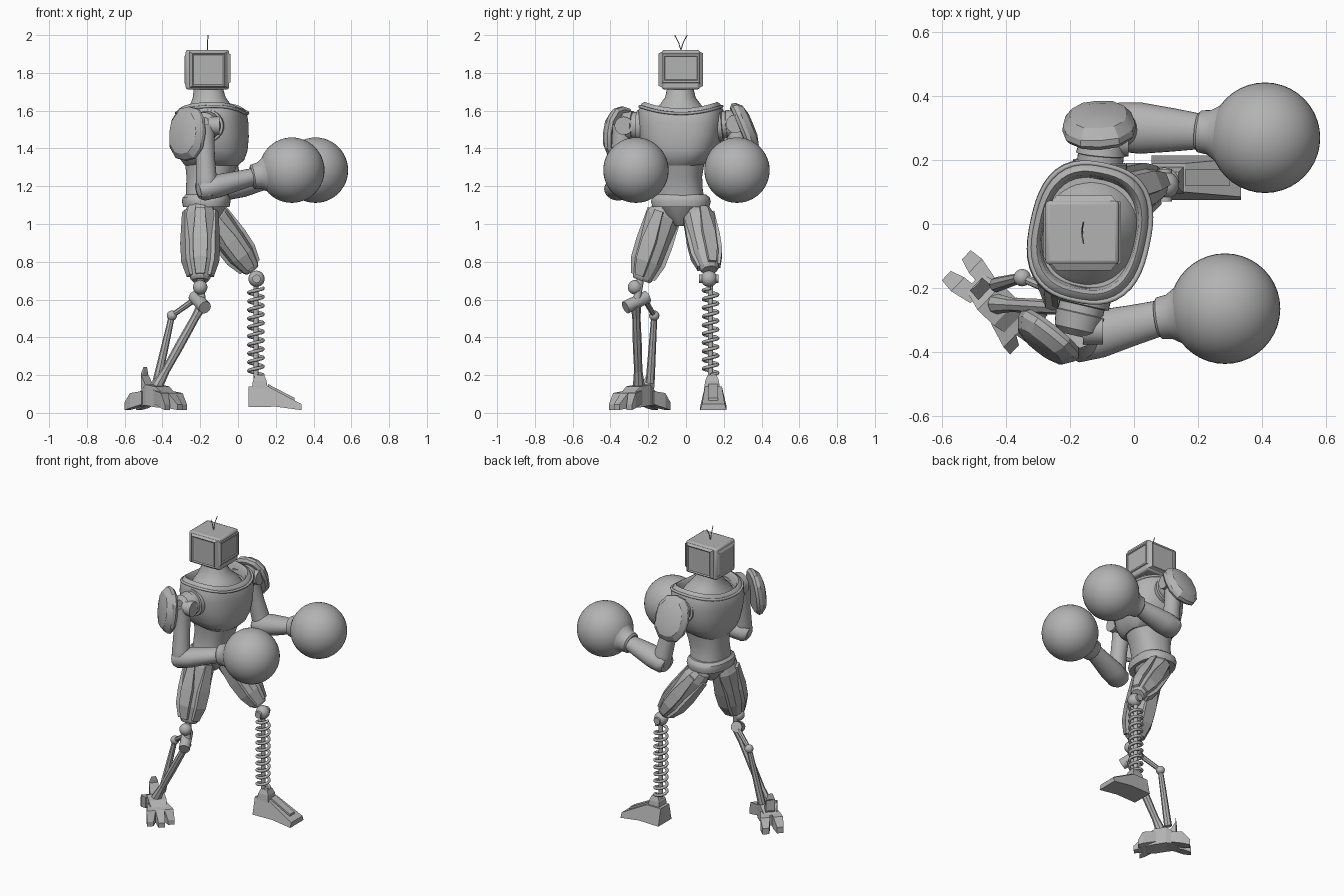
import bpy, bmesh, math
from mathutils import Vector, Matrix

cube = bpy.data.objects.get("Cube")
if cube:
    bpy.data.objects.remove(cube)

GREY = (0.45, 0.45, 0.45, 1)
metal = bpy.data.materials.new("grey metal")
metal.use_nodes = True
metal.diffuse_color = GREY
metal.node_tree.nodes["Principled BSDF"].inputs["Base Color"].default_value = GREY


def finish(name, bm, angle=35, bevel=0):
    bmesh.ops.recalc_face_normals(bm, faces=bm.faces[:])
    me = bpy.data.meshes.new(name)
    bm.to_mesh(me)
    bm.free()
    me.materials.append(metal)
    if angle:
        for p in me.polygons:
            p.use_smooth = True
        me.set_sharp_from_angle(angle=math.radians(angle))
    ob = bpy.data.objects.new(name, me)
    bpy.context.collection.objects.link(ob)
    if bevel:
        mod = ob.modifiers.new("soft edges", 'BEVEL')
        mod.width, mod.segments = bevel, 2
    return ob


def skin(name, rings, angle=35, bevel=0):
    """Bridge closed rings of points and cap both ends."""
    bm = bmesh.new()
    loops = [[bm.verts.new(p) for p in r] for r in rings]
    n = len(loops[0])
    for a, b in zip(loops, loops[1:]):
        for i in range(n):
            bm.faces.new((a[i], a[(i + 1) % n], b[(i + 1) % n], b[i]))
    bm.faces.new(loops[0])
    bm.faces.new(loops[-1])
    return finish(name, bm, angle, bevel)


def oval(c, u, v, n=40, power=2.0, start=0.0):
    pts = []
    for i in range(n):
        t = math.tau * (i + start) / n
        a, b = math.cos(t), math.sin(t)
        k = (abs(a) ** power + abs(b) ** power) ** (-1 / power)
        pts.append(Vector(c) + a * k * Vector(u) + b * k * Vector(v))
    return pts


def stack(name, layers, turn=0, n=48, power=2.4, saddle=0):
    """Loft level ovals: z, x, y, half depth, half width."""
    rot = Matrix.Rotation(math.radians(turn), 3, 'Z')
    rings = []
    for z, x, y, rx, ry in layers:
        ring = oval((x, y, z), rot @ Vector((rx, 0, 0)), rot @ Vector((0, ry, 0)), n, power)
        if saddle and z > 1.5:
            for p in ring:
                p.z += saddle * ((p.y - y) / ry) ** 2 * (z - 1.5) / 0.1
        rings.append(ring)
    return skin(name, rings)


def limb(name, a, b, profile, n=24, side=(0, 1, 0), flat=1.0, power=2.0, angle=35, start=0.0):
    """Loft along a line; profile holds (fraction, radius)."""
    a, b = Vector(a), Vector(b)
    d = (b - a).normalized()
    u = (Vector(side) - d * d.dot(Vector(side))).normalized()
    v = d.cross(u)
    return skin(name, [oval(a.lerp(b, t), u * r, v * r * flat, n, power, start)
                       for t, r in profile], angle)


def rod(name, a, b, r, n=16, **kw):
    return limb(name, a, b, [(0, r), (1, r)], n, side=(0.31, 0.9, 0.2), **kw)


def ball(name, c, r, scale=(1, 1, 1)):
    bm = bmesh.new()
    bmesh.ops.create_uvsphere(bm, u_segments=40, v_segments=24, radius=r)
    bmesh.ops.scale(bm, vec=scale, verts=bm.verts)
    bmesh.ops.translate(bm, vec=c, verts=bm.verts)
    return finish(name, bm)


def wire(name, pts, r, cyclic=False):
    cu = bpy.data.curves.new(name, 'CURVE')
    cu.dimensions = '3D'
    cu.bevel_depth, cu.bevel_resolution, cu.use_fill_caps = r, 2, True
    sp = cu.splines.new('POLY')
    sp.points.add(len(pts) - 1)
    for p, q in zip(sp.points, pts):
        p.co = (*q, 1)
    sp.use_cyclic_u = cyclic
    cu.materials.append(metal)
    ob = bpy.data.objects.new(name, cu)
    bpy.context.collection.objects.link(ob)
    return ob


def rect(c, u, v):
    c, u, v = Vector(c), Vector(u), Vector(v)
    return [c - u - v, c + u - v, c + u + v, c - u + v]


# Head: box with bevelled panels and a framed screen
hx, hy, hz = -0.162, -0.027, 1.817
skin("head_box", [rect((hx, hy, z), (0.115, 0, 0), (0, 0.1, 0)) for z in (1.712, 1.922)], 35, 0.012)
for s, label in ((-1, "right"), (1, "left")):
    skin(f"{label}_head_panel", [rect((hx + 0.005, hy + s * y, hz), (w, 0, 0), (0, 0, h))
                                 for y, w, h in ((0.09, 0.108, 0.1), (0.118, 0.085, 0.086),
                                                 (0.112, 0.078, 0.079))], 0)
skin("screen_frame", [rect((hx + x, hy, hz + 0.008), (0, w, 0), (0, 0, h))
                      for x, w, h in ((0.11, 0.1, 0.08), (0.121, 0.096, 0.075), (0.121, 0.088, 0.065),
                                      (0.113, 0.083, 0.06))], 0)
skin("head_back", [rect((hx + x, hy, hz), (0, w, 0), (0, 0, h))
                   for x, w, h in ((-0.11, 0.095, 0.09), (-0.122, 0.075, 0.07))], 0)
for s in (-1, 1):
    wire("antenna", [(hx, hy, 1.92), (hx, hy + s * 0.012, 1.96), (hx + 0.004, hy + s * 0.033, 2.0)], 0.0025)

# Neck, chest, waist and hips
stack("neck", [(1.56, -0.14, -0.03, 0.15, 0.17), (1.6, -0.14, -0.03, 0.13, 0.145),
               (1.63, -0.145, -0.03, 0.108, 0.11), (1.67, -0.152, -0.03, 0.087, 0.08),
               (1.715, -0.157, -0.03, 0.078, 0.07)], -12, power=2.1)
stack("chest", [(1.31, -0.14, -0.03, 0.14, 0.115), (1.34, -0.135, -0.03, 0.165, 0.16),
                (1.39, -0.135, -0.028, 0.18, 0.195), (1.46, -0.137, -0.027, 0.187, 0.215),
                (1.53, -0.14, -0.027, 0.188, 0.225), (1.58, -0.14, -0.027, 0.18, 0.222),
                (1.605, -0.14, -0.027, 0.168, 0.205), (1.612, -0.14, -0.027, 0.158, 0.19),
                (1.6, -0.14, -0.027, 0.148, 0.178), (1.56, -0.14, -0.027, 0.142, 0.17)],
      -12, power=2.6, saddle=0.03)
rot = Matrix.Rotation(math.radians(-12), 3, 'Z')
collar = oval((-0.137, -0.027, 1.585), rot @ Vector((0.182, 0, 0)), rot @ Vector((0, 0.215, 0)), 48, 2.6)
for p in collar:
    p.z += 0.8 * (p.y + 0.027) ** 2
wire("collar", collar, 0.008, True)
stack("waist", [(1.12, -0.165, -0.03, 0.11, 0.13), (1.18, -0.162, -0.03, 0.112, 0.118),
                (1.25, -0.15, -0.028, 0.122, 0.112), (1.33, -0.14, -0.028, 0.14, 0.125)], -8)
stack("hip_belt", [(1.09, -0.168, -0.027, 0.122, 0.15), (1.12, -0.168, -0.027, 0.128, 0.158),
                   (1.14, -0.168, -0.027, 0.125, 0.152), (1.155, -0.166, -0.027, 0.112, 0.135)], -4)
limb("pelvis", (-0.165, -0.03, 1.12), (-0.165, -0.03, 0.99),
     [(0, 0.125), (0.5, 0.09), (1, 0.03)], 10, flat=0.95)

# Shoulders, arms and round gloves
arms = {
    "right": dict(socket=(-0.15, -0.2, 1.52), shoulder=(-0.18, -0.33, 1.52), elbow=(-0.165, -0.37, 1.18),
                  pad=(-0.275, -0.36, 1.48), out=(-0.62, -0.78, 0.12), fist=(0.285, -0.265, 1.285),
                  wrist=(0.08, -0.295, 1.25), thick=0.075),
    "left": dict(socket=(-0.11, 0.15, 1.52), shoulder=(-0.1, 0.26, 1.53), elbow=(-0.03, 0.305, 1.19),
                 pad=(-0.11, 0.315, 1.51), out=(-0.05, 0.92, 0.38), fist=(0.41, 0.27, 1.285),
                 wrist=(0.205, 0.29, 1.25), thick=0.08),
}
for side, a in arms.items():
    limb(f"{side}_shoulder", a["socket"], a["shoulder"],
         [(0, 0.085), (0.4, 0.085), (0.42, 0.072), (0.6, 0.072), (0.62, 0.078), (1, 0.07), (1.15, 0.045)],
         32, side=(0, 0, 1))
    hub = Vector(a["shoulder"])
    rod(f"{side}_shoulder_disc", hub + Vector((0.02, 0, 0)), hub + Vector((0.083, 0, 0)), 0.048, 32)
    limb(f"{side}_upper_arm", hub, a["elbow"],
         [(0, 0.06), (0.25, 0.052), (0.5, 0.05), (0.8, 0.055), (1, 0.058), (1.1, 0.045)])
    t = a["thick"]
    limb(f"{side}_forearm", Vector(a["elbow"]) - Vector((0.045, 0, 0.005)), a["wrist"],
         [(0, t * 0.72), (0.08, t * 0.95), (0.35, t), (0.7, t * 0.85), (1, 0.056)], 28, flat=0.82)
    fist, wrist = Vector(a["fist"]), Vector(a["wrist"])
    ball(f"{side}_glove", fist, 0.173)
    limb(f"{side}_glove_cuff", wrist, fist,
         [(-0.04, 0.055), (0, 0.066), (0.15, 0.07), (0.3, 0.09), (0.5, 0.135)], 36)
    # Shield plate, domed outward with a stepped rim
    out = Vector(a["out"]).normalized()
    across = out.cross(Vector((0, 0, 1))).normalized()
    up = across.cross(out)
    skin(f"{side}_shoulder_shield",
         [oval(Vector(a["pad"]) + out * d, across * 0.115 * k, up * 0.145 * k, 12, 2.5)
          for d, k in ((-0.035, 0.9), (-0.02, 1), (0, 0.98), (0.03, 0.78), (0.042, 0.45))], 25)

# Thighs: faceted shells with raised plates
thighs = {
    "right": ((-0.2, -0.1, 1.1), (-0.2, -0.235, 0.7), (0, -1, 0), 0.094),
    "left": ((-0.16, 0.06, 1.08), (0.075, 0.125, 0.755), (0, 1, 0), 0.084),
}
for side, (hip, knee, outward, r) in thighs.items():
    limb(f"{side}_thigh", hip, knee, [(0, r * 0.75), (0.15, r), (0.5, r * 0.97), (0.75, r * 0.9), (0.97, r * 0.6),
                                      (1, r * 0.5)], 10, flat=0.95, angle=0, start=0.5)
    hip, knee = Vector(hip), Vector(knee)
    d = (knee - hip).normalized()
    for k, ang in enumerate((-70, 0, 70, 180)):
        o = Matrix.Rotation(math.radians(ang), 3, d) @ Vector(outward)
        o = (o - d * o.dot(d)).normalized()
        w = d.cross(o)
        skin(f"{side}_thigh_plate_{k}",
             [rect(hip.lerp(knee, t) + o * r * h, w * r * b, o * r * 0.12)
              for t, h, b in ((0.1, 0.88, 0.25), (0.5, 0.93, 0.42), (0.75, 0.88, 0.38), (0.95, 0.6, 0.25))], 0)

# Left shin: knee ball, central rod and coil spring
sx, sy = 0.095, 0.13
ball("left_knee", (0.098, 0.122, 0.71), 0.043)
rod("left_knee_pin", (0.098, 0.07, 0.71), (0.098, 0.172, 0.71), 0.022)
rod("spring_core", (sx, sy, 0.7), (sx, sy, 0.17), 0.014)
turns, steps = 10, 20
coil = [(sx + 0.038 * math.cos(math.tau * i / steps), sy + 0.038 * math.sin(math.tau * i / steps),
         0.2 + 0.46 * i / (turns * steps)) for i in range(turns * steps + 1)]
wire("coil_spring", coil, 0.009)

# Left foot: wedge with an ankle block
skin("left_foot", [[Vector((x, 0.145 + s * w, z)) for x, z, w in
                    ((0.055, 0.03, 0.07), (0.055, 0.14, 0.045), (0.16, 0.14, 0.045),
                     (0.335, 0.047, 0.06), (0.335, 0.015, 0.07), (0.2, 0.033, 0.07))]
                   for s in (-1, 1)], 0)
skin("left_ankle", [rect((0.115, 0.138, z), (w, 0, 0), (0, w, 0))
                    for z, w in ((0.13, 0.042), (0.17, 0.036), (0.2, 0.024))], 0)
skin("left_foot_ridge", [rect((x, 0.145, z), (0, 0.025, 0), (0, 0, 0.012))
                         for x, z in ((0.16, 0.14), (0.3, 0.067))], 0)

# Right shin: knee joints, long bone and bent rear strut
knee, hinge, ankle = Vector((-0.2, -0.27, 0.665)), Vector((-0.19, -0.265, 0.57)), Vector((-0.43, -0.25, 0.14))
ball("right_knee", knee, 0.038)
rod("right_knee_stem", (-0.2, -0.24, 0.72), hinge, 0.02)
rod("right_hinge", hinge + Vector((-0.04, 0.06, 0.045)), hinge + Vector((0.015, -0.055, -0.012)), 0.034, 20)
limb("right_shin", hinge, ankle, [(0, 0.028), (0.15, 0.022), (0.5, 0.024), (0.8, 0.022), (1, 0.032)], 8, angle=0)
bend = Vector((-0.35, -0.168, 0.515))
limb("right_strut_top", (-0.215, -0.225, 0.61), bend, [(0, 0.016), (1, 0.014)], 8, angle=0)
ball("right_strut_joint", bend, 0.027)
limb("right_strut", bend, (-0.43, -0.19, 0.16), [(0, 0.016), (0.5, 0.02), (1, 0.024)], 8, angle=0)

# Right foot: faceted claws spread around an arched body
fwd, lat = Vector((0.72, -0.69, 0)).normalized(), Vector((0.69, 0.72, 0)).normalized()
mid = Vector((-0.43, -0.25, 0))


def claw(name, path):
    """Faceted toe; path holds forward, sideways, height, half width, half thickness."""
    skin(name, [rect(mid + fwd * f + lat * s + Vector((0, 0, z)), lat * w, Vector((0, 0, h)))
                for f, s, z, w, h in path], 0)


claw("right_foot_body", [(-0.1, 0, 0.07, 0.035, 0.035), (-0.03, 0, 0.095, 0.055, 0.055),
                         (0.04, 0, 0.085, 0.055, 0.055), (0.1, 0, 0.06, 0.045, 0.035)])
for k, s in enumerate((-1, 0, 1)):
    claw(f"right_toe_{k}", [(0.03, s * 0.035, 0.085, 0.022, 0.035), (0.11, s * 0.055, 0.065, 0.028, 0.04),
                            (0.17 - abs(s) * 0.03, s * 0.065, 0.03, 0.02, 0.015)])
for k, s in enumerate((-1, 1)):
    claw(f"right_heel_{k}", [(-0.06, s * 0.03, 0.08, 0.025, 0.035), (-0.13, s * 0.04, 0.065, 0.03, 0.04),
                             (-0.175, s * 0.045, 0.035, 0.02, 0.02)])
claw("right_heel_spur", [(-0.05, 0, 0.1, 0.03, 0.04), (-0.09, 0, 0.17, 0.028, 0.035),
                         (-0.085, 0, 0.23, 0.014, 0.012)])
